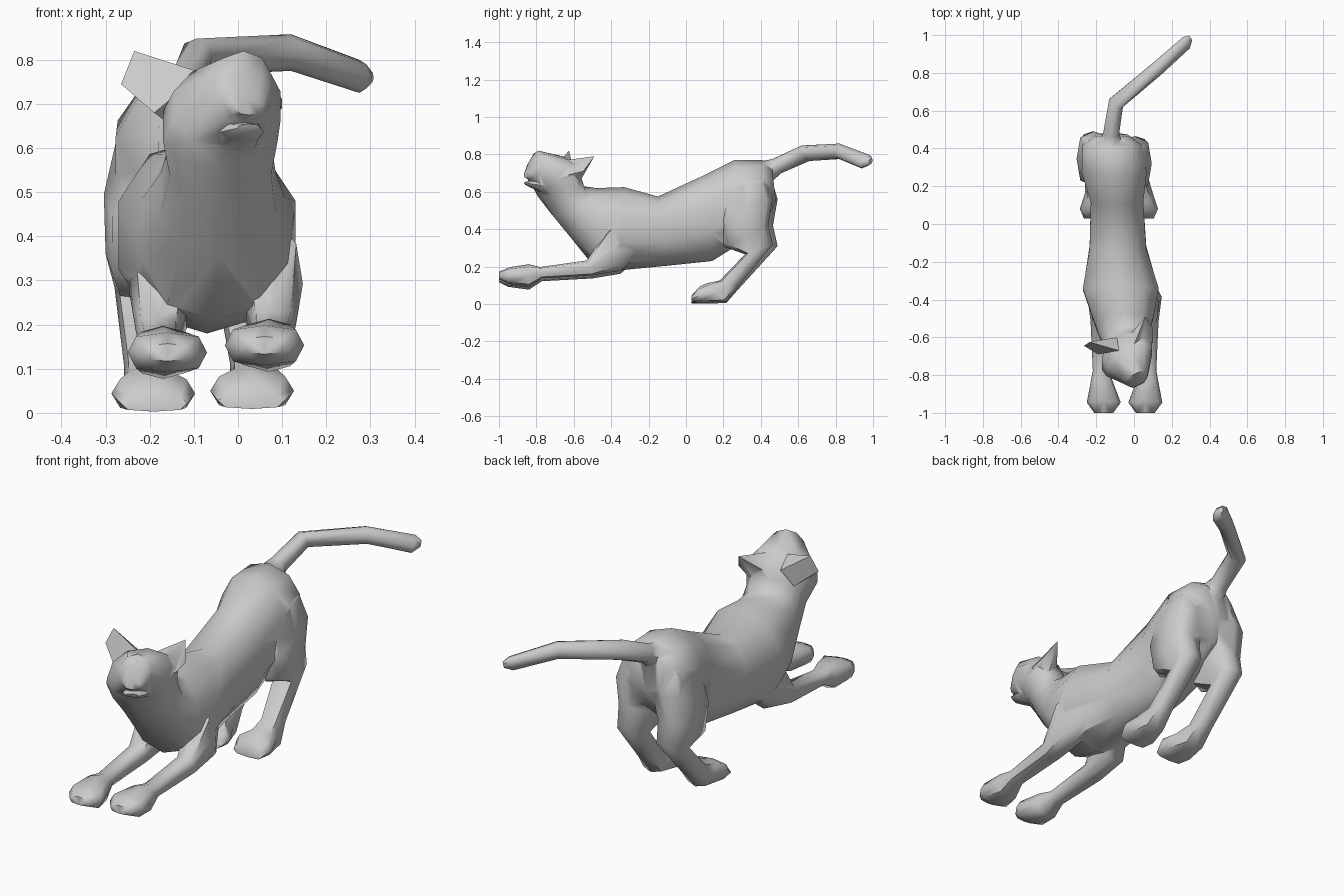
import bpy, bmesh
from math import sin, cos, pi, radians


def smooth(ob):
    bpy.ops.object.select_all(action='DESELECT')
    ob.select_set(True)
    bpy.context.view_layer.objects.active = ob
    bpy.ops.object.shade_smooth_by_angle(angle=radians(58))


def finish(name, bm):
    bmesh.ops.recalc_face_normals(bm, faces=bm.faces)
    me = bpy.data.meshes.new(name)
    bm.to_mesh(me)
    bm.free()
    ob = bpy.data.objects.new(name, me)
    bpy.context.collection.objects.link(ob)
    return ob


def loft(name, sections, n=10, power=0.9):
    """Section: top y, top z, bottom y, bottom z, centre x, half width, yaw."""
    bm = bmesh.new()
    rings = []
    for ty, tz, by, bz, cx, hw, yaw in sections:
        ring = []
        for i in range(n):
            a = 2 * pi * i / n
            s, c = [abs(v) ** power * (1 if v > 0 else -1) for v in (sin(a), cos(a))]
            x = cx + hw * s * cos(radians(yaw))
            y = (ty + by) / 2 + c * (ty - by) / 2 + hw * s * sin(radians(yaw))
            z = (tz + bz) / 2 + c * (tz - bz) / 2
            ring.append(bm.verts.new((x, y, z)))
        rings.append(ring)
    for a, b in zip(rings, rings[1:]):
        for i in range(n):
            j = (i + 1) % n
            bm.faces.new((a[i], a[j], b[j], b[i]))
    bm.faces.new(rings[0])
    bm.faces.new(rings[-1])
    bmesh.ops.triangulate(bm, faces=bm.faces)
    return finish(name, bm)


def hull(name, points):
    bm = bmesh.new()
    for p in points:
        bm.verts.new(p)
    bmesh.ops.convex_hull(bm, input=bm.verts)
    return finish(name, bm)


# Torso, neck and turned head in one skin
body = loft("cat_body", [
    (0.46, 0.73, 0.48, 0.55, -0.12, 0.09, 0),
    (0.41, 0.77, 0.43, 0.44, -0.115, 0.165, 0),
    (0.26, 0.77, 0.30, 0.33, -0.105, 0.18, 0),
    (0.10, 0.69, 0.14, 0.23, -0.09, 0.145, 0),
    (-0.15, 0.575, -0.10, 0.205, -0.085, 0.157, 0),
    (-0.33, 0.625, -0.36, 0.18, -0.07, 0.21, 0),
    (-0.48, 0.62, -0.50, 0.21, -0.055, 0.17, 4),
    (-0.55, 0.63, -0.62, 0.36, -0.045, 0.14, 12),
    (-0.57, 0.68, -0.71, 0.47, -0.04, 0.128, 20),
    (-0.60, 0.745, -0.765, 0.555, -0.04, 0.15, 25),
    (-0.66, 0.79, -0.79, 0.60, -0.025, 0.14, 25),
    (-0.79, 0.82, -0.83, 0.65, 0.012, 0.075, 25),
    (-0.82, 0.775, -0.84, 0.665, 0.02, 0.06, 25),
    (-0.85, 0.71, -0.855, 0.675, 0.025, 0.035, 25),
])
parts = []

# Lower jaw
parts.append(loft("jaw", [
    (-0.74, 0.68, -0.74, 0.58, -0.01, 0.07, 25),
    (-0.82, 0.66, -0.81, 0.615, 0.012, 0.052, 25),
    (-0.855, 0.655, -0.85, 0.635, 0.025, 0.03, 25),
], n=8))

# Ears
parts.append(hull("ear_left", [
    (-0.08, -0.67, 0.77), (-0.19, -0.69, 0.68), (-0.09, -0.60, 0.72), (-0.15, -0.62, 0.65),
    (-0.265, -0.645, 0.745), (-0.235, -0.625, 0.82)]))
parts.append(hull("ear_right", [
    (0.00, -0.64, 0.77), (0.10, -0.63, 0.69), (-0.01, -0.575, 0.71), (0.05, -0.57, 0.65),
    (0.10, -0.55, 0.71), (0.06, -0.49, 0.79)]))

# Legs: sections as for loft, with x offset from the pair's centre and,
# last, how far the right leg is drawn inward and forward
front = [
    (-0.28, 0.50, -0.20, 0.30, 0.06, 0.05, 0),
    (-0.42, 0.40, -0.35, 0.17, 0.125, 0.072, 0),
    (-0.53, 0.225, -0.50, 0.145, 0.13, 0.05, 0),
    (-0.78, 0.19, -0.77, 0.13, 0.125, 0.043, 0),
    (-0.84, 0.205, -0.84, 0.085, 0.12, 0.06, 0),
    (-0.94, 0.19, -0.95, 0.10, 0.11, 0.09, 0),
    (-1.00, 0.165, -1.00, 0.125, 0.11, 0.05, 0),
]
hind = [
    (0.26, 0.70, 0.40, 0.73, 0.05, 0.05, 0.02),
    (0.23, 0.60, 0.46, 0.66, 0.105, 0.088, 0.05),
    (0.20, 0.43, 0.49, 0.56, 0.13, 0.094, 0.05),
    (0.23, 0.30, 0.465, 0.42, 0.14, 0.08, 0.05),
    (0.34, 0.26, 0.49, 0.31, 0.14, 0.06, 0.05),
    (0.19, 0.12, 0.29, 0.09, 0.13, 0.048, 0.02),
    (0.11, 0.105, 0.215, 0.005, 0.12, 0.06, 0),
    (0.07, 0.085, 0.09, 0.003, 0.112, 0.095, 0),
    (0.03, 0.04, 0.03, 0.003, 0.11, 0.075, 0),
]
for side, sign in (("left", -1), ("right", 1)):
    r = (sign + 1) / 2
    for kind, secs, mid, dz in (("front", front, -0.05, 0.008 * sign),
                                ("hind", hind, -0.08, 0.003 + 0.003 * sign)):
        parts.append(loft(f"{kind}_leg_{side}",
                          [(a - r * k * 0.5, b + dz, c - r * k * 0.5, d + dz,
                            mid + sign * o - r * k, w, 0)
                           for a, b, c, d, o, w, k in secs], n=8, power=0.68))

# Tail sweeping up and to the side
parts.append(loft("tail", [
    (0.36, 0.755, 0.42, 0.62, -0.12, 0.07, 0),
    (0.46, 0.775, 0.51, 0.70, -0.12, 0.042, -5),
    (0.62, 0.848, 0.66, 0.765, -0.095, 0.042, -30),
    (0.82, 0.858, 0.82, 0.775, 0.12, 0.038, -50),
    (0.975, 0.80, 0.94, 0.725, 0.275, 0.034, -51),
    (0.99, 0.775, 0.98, 0.745, 0.298, 0.015, -51),
], n=8))

# Fuse everything into one closed skin, as the animal has no separate parts
bpy.context.view_layer.objects.active = body
for p in parts:
    m = body.modifiers.new("fuse", 'BOOLEAN')
    m.operation, m.solver, m.object = 'UNION', 'EXACT', p
    bpy.ops.object.modifier_apply(modifier=m.name)
    bpy.data.objects.remove(p)
smooth(body)
